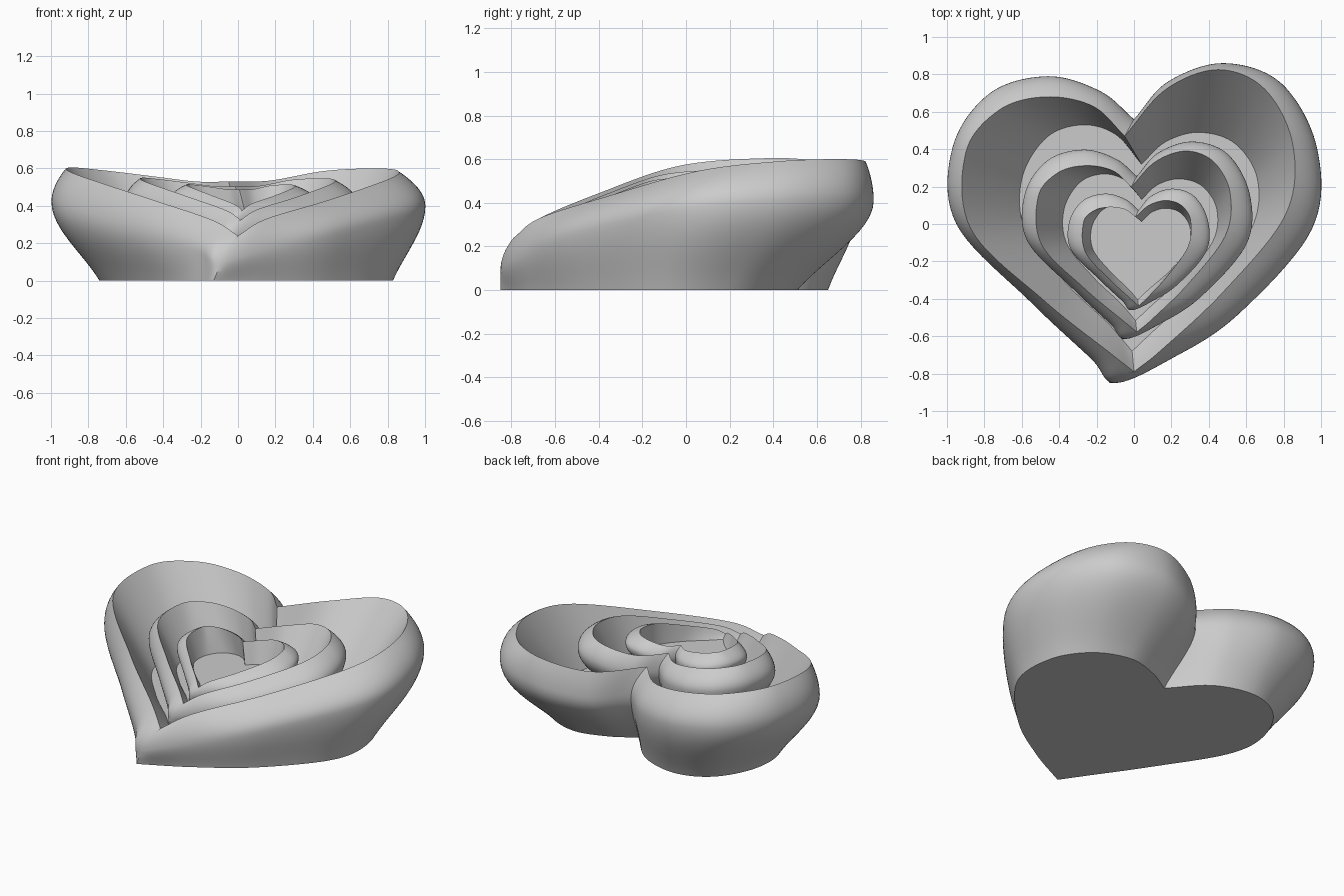
import bpy
import bmesh
from mathutils import Vector

cube = bpy.data.objects.get("Cube")
if cube:
    bpy.data.objects.remove(cube, do_unlink=True)

STEPS = 10        # spline samples between two outline points
LOWER, UPPER, WALL = 12, 8, 4   # rings in each zone of the bowl

clay = bpy.data.materials.new("plain grey")
clay.use_nodes = True
clay.diffuse_color = (0.6, 0.6, 0.6, 1)
shader = next(n for n in clay.node_tree.nodes if n.type == 'BSDF_PRINCIPLED')
shader.inputs["Base Color"].default_value = clay.diffuse_color
shader.inputs["Roughness"].default_value = 0.6


def spline(points):
    """Smooth open curve through the points, without its last point."""
    pts = [Vector(p).to_3d() for p in points]
    pts = [pts[0] * 2 - pts[1]] + pts + [pts[-1] * 2 - pts[-2]]
    out = []
    for a, b, c, d in zip(pts, pts[1:], pts[2:], pts[3:]):
        for i in range(STEPS):
            t = i / STEPS
            out.append(b + (c - a) * (t / 2)
                       + (a * 2 - b * 5 + c * 4 - d) * (t * t / 2)
                       + (b * 3 - a - c * 3 + d) * (t ** 3 / 2))
    return out


def heart(notch, right, tip, left, round_tip=False):
    """Closed heart outline with a sharp notch and a sharp or rounded tip."""
    back = list(reversed(left)) + [notch]
    if round_tip:
        return spline([notch, *right, tip, *back])
    return spline([notch, *right, tip]) + spline([tip, *back])


# Outlines: foot, widest line, sloping rim and cavity floor
foot = heart((0.08, 0.37),
             [(0.24, 0.46), (0.45, 0.51), (0.67, 0.42), (0.81, 0.2),
              (0.79, -0.12), (0.48, -0.48), (0.16, -0.7)],
             (-0.13, -0.85),
             [(-0.12, 0.58), (-0.38, 0.65), (-0.6, 0.55), (-0.73, 0.3),
              (-0.7, 0.02), (-0.44, -0.4), (-0.24, -0.69)])
belly = heart((0, 0.56),
              [(0.18, 0.76), (0.48, 0.86), (0.79, 0.75), (0.98, 0.4),
               (0.95, -0.03), (0.55, -0.49), (0.2, -0.72)],
              (-0.1, -0.85),
              [(-0.18, 0.71), (-0.46, 0.79), (-0.77, 0.7), (-0.97, 0.41),
               (-0.95, 0), (-0.55, -0.42), (-0.23, -0.72)], round_tip=True)
rim = heart((-0.05, 0.47, 0.53),
            [(0.17, 0.72, 0.535), (0.45, 0.825, 0.585), (0.7, 0.72, 0.6), (0.85, 0.42, 0.59),
             (0.81, 0.05, 0.545), (0.48, -0.36, 0.43), (0.15, -0.67, 0.33)],
            (0, -0.79, 0.24),
            [(-0.22, 0.63, 0.53), (-0.47, 0.68, 0.56), (-0.72, 0.61, 0.59), (-0.9, 0.38, 0.605),
             (-0.87, -0.03, 0.57), (-0.48, -0.41, 0.44), (-0.14, -0.68, 0.325)])
floor = heart((0.04, 0.32),
              [(0.17, 0.44), (0.35, 0.49), (0.54, 0.43), (0.66, 0.24),
               (0.63, -0.02), (0.4, -0.31), (0.15, -0.53)],
              (-0.01, -0.68),
              [(-0.1, 0.48), (-0.28, 0.53), (-0.47, 0.46), (-0.6, 0.24),
               (-0.58, -0.04), (-0.36, -0.32), (-0.14, -0.53)])
for b, r, f in zip(belly, rim, floor):
    b.z = r.z * 0.92 - 0.13
    f.z = 0.177


def blend(low, high, height, ease):
    """Ring between two outlines, with its own rates for height and width."""
    ring = []
    for a, b in zip(low, high):
        p = a.lerp(b, ease)
        p.z = a.z + (b.z - a.z) * height
        ring.append(p)
    return ring


def narrowed(outline, k):
    """Rim drawn in at the sides and at the top of the lobes."""
    lobe = 1 - 2.5 * (1 - k)
    return [Vector((p.x * k, min(p.y, 0.45) + max(p.y - 0.45, 0) * lobe, p.z))
            for p in outline]


def widened(outline, k):
    """Floor enlarged around a point near the tip."""
    return [Vector((p.x * k, (p.y + 0.45) * k - 0.45, p.z)) for p in outline]


def bowl(name, scale, offset, rim_size, floor_size):
    edge, base = narrowed(rim, rim_size), widened(floor, floor_size)
    # Bulging outside, rounded shoulder, then the wall down to the floor
    rings = []
    for i in range(LOWER):
        t = i / LOWER
        rings.append(blend(foot, belly, t, t + t * t * (1 - t)))
    for i in range(UPPER):
        t = i / UPPER
        rings.append(blend(belly, edge, t, t * t))
    for i in range(WALL + 1):
        rings.append(blend(edge, base, i / WALL, i / WALL))

    bm = bmesh.new()
    loops = [[bm.verts.new(p * scale + Vector(offset)) for p in ring] for ring in rings]
    for low, high in zip(loops, loops[1:]):
        for i in range(len(low)):
            j = (i + 1) % len(low)
            bm.faces.new((low[i], low[j], high[j], high[i]))
    bm.faces.new(loops[0])
    bm.faces.new(loops[-1])
    bmesh.ops.recalc_face_normals(bm, faces=bm.faces)
    mesh = bpy.data.meshes.new(name)
    bm.to_mesh(mesh)
    bm.free()
    mesh.materials.append(clay)
    obj = bpy.data.objects.new(name, mesh)
    bpy.context.collection.objects.link(obj)
    bpy.ops.object.select_all(action='DESELECT')
    obj.select_set(True)
    bpy.context.view_layer.objects.active = obj
    bpy.ops.object.shade_smooth_by_angle(angle=0.6)


# Three nested bowls, each standing on the floor of the one before
bowl("outer_heart_bowl", 1, (0, 0, 0), 1, 1)
bowl("middle_heart_bowl", 0.617, (0.015, -0.09, 0.177), 0.95, 1.05)
bowl("inner_heart_bowl", 0.38, (0.024, -0.138, 0.286), 0.86, 1.1)
